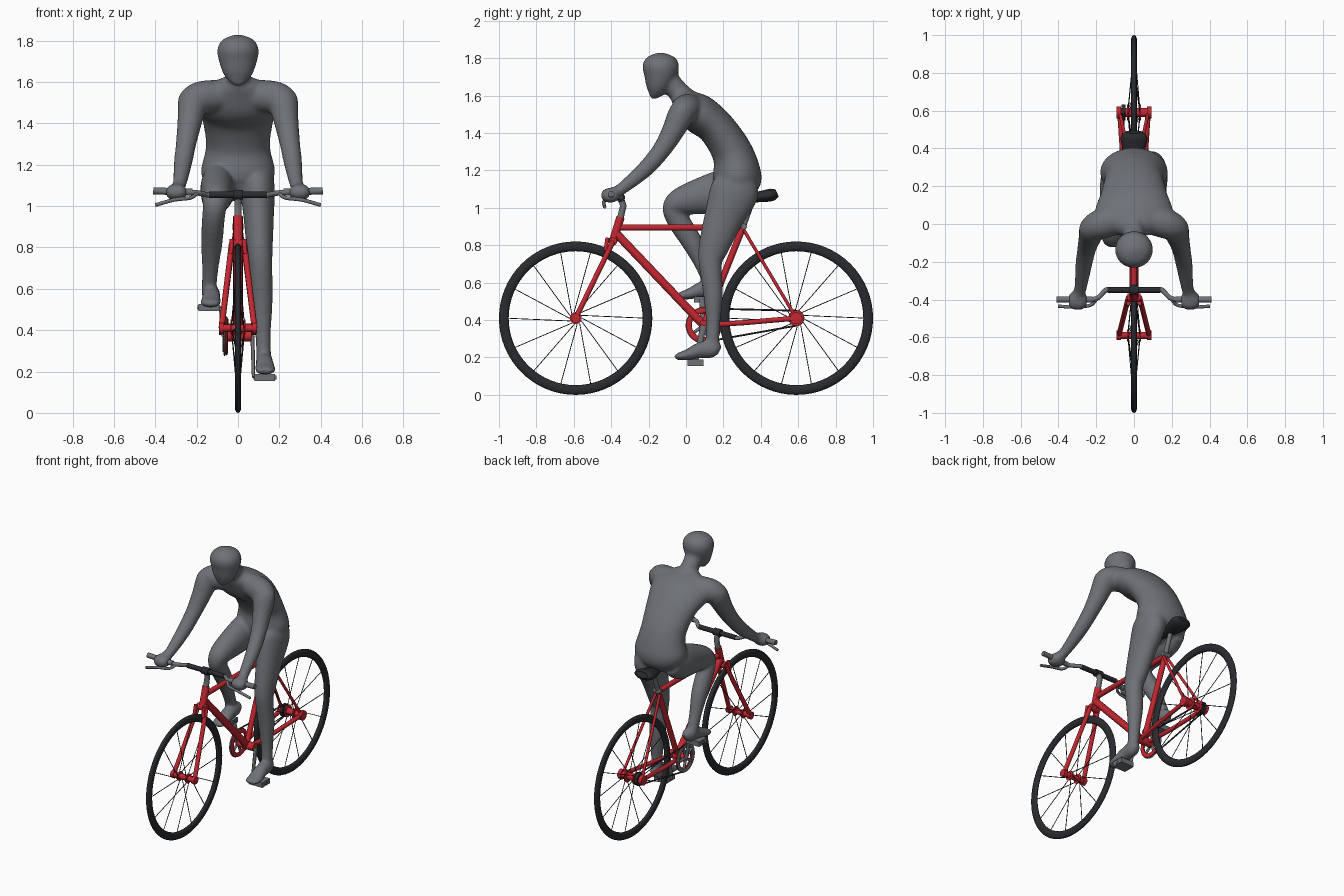
import bpy, bmesh, math
from mathutils import Vector

if "Cube" in bpy.data.objects:
    bpy.data.objects.remove(bpy.data.objects["Cube"])

# All part dimensions are given in centimetres
CM = 0.01
X, Z = Vector((1, 0, 0)), Vector((0, 0, 1))
SIDES = {"left": 1, "right": -1}


def material(name, colour, roughness):
    mat = bpy.data.materials.new(name)
    mat.use_nodes = True
    mat.diffuse_color = colour
    shader = mat.node_tree.nodes["Principled BSDF"]
    shader.inputs["Base Color"].default_value = colour
    shader.inputs["Roughness"].default_value = roughness
    return mat


RED = material("red_paint", (0.55, 0.02, 0.03, 1), 0.4)
BLACK = material("black_rubber", (0.022, 0.024, 0.028, 1), 0.6)
GREY = material("dark_grey", (0.155, 0.165, 0.18, 1), 0.5)


def finish(obj, name, mat=GREY):
    """Name, colour and smooth an object."""
    obj.name = name
    obj.data.materials.append(mat)
    bpy.ops.object.select_all(action='DESELECT')
    obj.select_set(True)
    bpy.context.view_layer.objects.active = obj
    bpy.ops.object.shade_smooth_by_angle(angle=math.radians(40))
    return obj


def spline(before, start, end, after, t):
    """Catmull-Rom blend of four sections."""
    blend = []
    for p, q, r, s in zip(before, start, end, after):
        m, n = (r - p) / 2, (s - q) / 2
        blend.append(q + m * t + (3 * (r - q) - 2 * m - n) * t ** 2 + (2 * (q - r) + m + n) * t ** 3)
    return blend


def loft(name, sections, mat=GREY, steps=4, seg=20):
    """Closed skin over elliptical sections (x, y, z, half_width, half_depth)."""
    last = len(sections) - 1
    rows = []
    for i in range(last):
        around = [sections[min(max(i + k, 0), last)] for k in (-1, 0, 1, 2)]
        rows += [spline(*around, j / steps) for j in range(steps)]
    rows.append(sections[-1])
    centres = [Vector(row[:3]) for row in rows]
    span = (centres[-1] - centres[0]).normalized()
    reference = X if abs(span.x) < 0.7 else Z
    bm = bmesh.new()
    rings = []
    for i, (centre, row) in enumerate(zip(centres, rows)):
        tangent = (centres[min(i + 1, len(rows) - 1)] - centres[max(i - 1, 0)]).normalized()
        across = (reference - tangent * reference.dot(tangent)).normalized() * row[3]
        deep = tangent.cross(across).normalized() * row[4]
        angles = [math.tau * k / seg for k in range(seg)]
        rings.append([bm.verts.new((centre + across * math.cos(w) + deep * math.sin(w)) * CM)
                      for w in angles])
    for low, high in zip(rings, rings[1:]):
        for k in range(seg):
            bm.faces.new((low[k - 1], low[k], high[k], high[k - 1]))
    bm.faces.new(rings[0])
    bm.faces.new(rings[-1])
    bmesh.ops.recalc_face_normals(bm, faces=bm.faces)
    mesh = bpy.data.meshes.new(name)
    bm.to_mesh(mesh)
    bm.free()
    obj = bpy.data.objects.new(name, mesh)
    bpy.context.collection.objects.link(obj)
    return finish(obj, name, mat)


def tube(name, points, radius, mat=GREY, steps=1, seg=14):
    return loft(name, [(*p, radius, radius) for p in points], mat, steps, seg)


def pair(name, points, radius, mat=GREY, steps=1):
    """The same tube on the left and mirrored on the right."""
    for side, s in SIDES.items():
        tube(f"{side}_{name}", [(s * x, y, z) for x, y, z in points], radius, mat, steps)


def bar(name, centre, half, radius, mat=GREY):
    """Cylinder lying across the model."""
    return tube(name, [centre - X * half, centre + X * half], radius, mat, seg=24)


def limb(name, sections, x_start=0, x_end=0, mat=GREY):
    """Loft of (y, z, half_width, half_depth) drifting sideways from x_start to x_end."""
    drift = (x_end - x_start) / (len(sections) - 1)
    return loft(name, [(x_start + drift * i, *row) for i, row in enumerate(sections)], mat, seg=28)


def hoop(name, centre, outer, thickness, flatness, mat=GREY):
    """Torus about the x axis, its tube flattened sideways."""
    bpy.ops.mesh.primitive_torus_add(
        location=centre * CM, rotation=(0, math.pi / 2, 0), major_segments=64, minor_segments=14,
        major_radius=(outer - thickness) * CM, minor_radius=thickness * CM)
    obj = bpy.context.object
    obj.scale.z = flatness
    return finish(obj, name, mat)


def join(name, parts):
    bpy.ops.object.select_all(action='DESELECT')
    for part in parts:
        part.select_set(True)
    bpy.context.view_layer.objects.active = parts[0]
    bpy.ops.object.join()
    parts[0].name = name
    return parts[0]


def spin(count):
    """Unit directions spread round the x axis."""
    turns = [math.tau * i / count for i in range(count)]
    return [Vector((0, math.cos(w), math.sin(w))) for w in turns]


# Key points of the bicycle
FRONT_HUB, REAR_HUB = Vector((0, -59, 41)), Vector((0, 59, 41))
CRANK = Vector((0, 9.5, 37.2))
CROWN, HEAD_TOP = Vector((0, -39, 82)), Vector((0, -35, 95))
SEAT_TOP = Vector((0, 31, 91))
BAR = Vector((0, -35, 105.5))

# Wheels: tyre, hub with flanges, spokes
for label, hub, bulk in (("front", FRONT_HUB, 1), ("rear", REAR_HUB, 1.3)):
    hoop(label + "_tyre", hub, 41, 2.6, 0.6, BLACK)
    bar(label + "_hub", hub, 8.5, 1.8 * bulk, RED)
    for side, s in SIDES.items():
        bar(f"{label}_{side}_flange", hub + X * s * 3.2, 0.4, 3.2 * bulk, RED)
        bar(f"{label}_{side}_axle_nut", hub + X * s * 8, 1.2, 2.5 * bulk, RED)
    spokes = []
    for i, out in enumerate(spin(14)):
        root = hub + out * 3 + X * 3 * (-1) ** i + X.cross(out) * 1.5
        spokes.append(tube("spoke", [root, hub + out * 37], 0.25, BLACK, seg=6))
    join(label + "_spokes", spokes)

# Frame and fork
tube("head_tube", [CROWN, HEAD_TOP], 2.3, RED)
tube("top_tube", [(0, -36, 89.5), (0, 30, 89.5)], 1.7, RED)
tube("down_tube", [(0, -37, 86), CRANK], 2.3, RED)
tube("seat_tube", [CRANK, SEAT_TOP], 1.8, RED)
bar("bottom_bracket", CRANK, 6.5, 2.7, RED)
bar("fork_crown", CROWN, 3.5, 2.2, RED)
pair("fork_blade", [CROWN + X * 3, FRONT_HUB + X * 8], 1.4, RED)
pair("seat_stay", [SEAT_TOP + X * 1.5 - Z * 3, REAR_HUB + X * 7.5], 0.9, RED)
pair("chain_stay", [CRANK + X * 3, (5.5, 30, 38.5), REAR_HUB + X * 7.5], 1.4, RED)
pair("brake_arm", [(3, -42, 84), (3.5, -43, 77)], 1.1, RED)

# Seat post and saddle
tube("seat_post", [SEAT_TOP, (0, 36, 105)], 1.5)
bar("seat_clamp", SEAT_TOP - Z, 2.6, 1.6)
limb("saddle", [(20, 104.5, 1, 1), (30, 105, 2.5, 2), (40, 106, 6, 3),
                (46, 107, 7, 3.3), (48.7, 108, 4.5, 2)], mat=BLACK)

# Stem, handlebar, grips and brake levers
tube("stem", [HEAD_TOP, (0, -33.5, 101), BAR], 1.8)
bar("stem_clamp", BAR, 2.5, 2.4, BLACK)
bar("handlebar", BAR, 14, 1.6, BLACK)
pair("bar_bend", [BAR + X * 13, BAR + X * 15, (19, -39, 106.3), (23, -40, 106.7)], 1.3, steps=4)
pair("grip", [(22, -40, 106.7), (41, -40, 107.4)], 1.7)
pair("brake_lever", [(20, -40, 106), (23, -43, 104), (31, -44, 103), (40, -43.5, 100.5)], 0.9, steps=4)

# Drivetrain
ring_centre = CRANK - X * 6.5
hoop("chainring", ring_centre, 9.7, 1.4, 0.4)
hoop("inner_chainring", ring_centre + X, 9.4, 1.5, 0.4, RED)
join("chainring_arms", [tube("arm", [ring_centre, ring_centre + out * 8], 0.9) for out in spin(5)])
bar("sprocket", REAR_HUB - X * 5.5, 1, 4.3, BLACK)
for label, s in (("upper", 1), ("lower", -1)):
    tube(label + "_chain", [ring_centre + Z * s * 9, REAR_HUB - X * 5.5 + Z * s * 4], 0.5, BLACK)

# Cranks and pedals
for side, pedal in (("left", Vector((13, 5, 17.2))), ("right", Vector((-14, 8.5, 51)))):
    s = SIDES[side]
    inner = pedal - X * s * 5.5
    loft(side + "_crank", [(*(CRANK + X * s * 7), 1, 1.8), (*inner, 0.8, 1.3)], steps=1)
    bar(side + "_pedal_axle", pedal, 5.5, 1)
    bpy.ops.mesh.primitive_cube_add(size=CM, location=pedal * CM)
    bpy.context.object.scale = (10, 8.5, 3.4)
    finish(bpy.context.object, side + "_pedal")

# Rider: overlapping lofts fused into one smooth skin
body = [
    limb("torso", [(29, 104, 6, 6), (28, 108, 13, 10), (27.5, 116, 18, 13), (25, 129, 15.5, 11),
                   (16, 143, 17.5, 10), (6, 151, 20.5, 10.5), (-1, 157.5, 14, 7), (-4, 161, 7, 5)]),
    tube("neck", [(0, 2, 157), (0, -4, 162), (0, -10, 169)], 5.8, steps=4),
    limb("head", [(-18, 158.3, 2, 1), (-16, 163, 6.5, 5.5), (-14, 170, 9.2, 8.7),
                  (-13.5, 176, 10, 9.8), (-13.5, 180.5, 7.5, 7.5), (-13.5, 182.8, 2, 2)]),
    limb("left_leg", [(28, 117, 7, 9), (26, 109, 8.3, 13), (20, 94, 7.3, 10.5), (14.5, 78, 6.2, 8),
                      (13, 70, 5.6, 6.2), (14.5, 54, 5.2, 5.3), (14.5, 38, 3.8, 3.8), (14, 25, 3.6, 3.8)],
         9, 12.6),
    limb("right_leg", [(30, 112, 7, 8), (20, 109, 8.4, 11.5), (-1, 104, 7.2, 8), (-7, 100, 5.8, 5.6),
                       (-4, 93, 5.5, 6), (3, 82, 5.2, 5.6), (9, 69, 3.9, 4), (14, 57, 3.6, 3.8)],
         -9, -14.2),
]
foot = [(18, 23.5, 2, 2.5), (15, 24.5, 4, 4.7), (8, 24, 4.2, 4.4), (1, 21.5, 5, 3), (-4, 20.5, 4.5, 2),
        (-6, 20, 2.5, 1)]
arm = [(2, 156, 4), (-2, 151, 7), (-7, 141, 6), (-13, 131, 5), (-22, 120.5, 4.4), (-34, 110.5, 3.3),
       (-38, 108, 3.3)]
shoulder = [(5, 3, 153.5, 7.5), (14, 1, 153, 8), (20, -1, 152, 7.6), (25, -3, 150, 5.5), (28, -4, 148, 2)]
for s, forward, lift in ((1, 0, 0), (-1, 1, 32.5)):
    body.append(limb("foot", [(y + forward, z + lift, w, d) for y, z, w, d in foot], s * 12.5, s * 13.5))
    body.append(limb("arm", [(y, z, r, r) for y, z, r in arm], s * 20, s * 30))
    body.append(loft("shoulder", [(s * x, y, z, r, r) for x, y, z, r in shoulder]))
    body.append(loft("fist", [(s * (29.8 + k * 2.4), -40.5, 106.7, 4 - k ** 4 / 9, 5 - k ** 4 / 9)
                              for k in range(-2, 3)]))
rider = join("rider_body", body)
remesh = rider.modifiers.new("fuse", 'REMESH')
remesh.mode, remesh.voxel_size, remesh.use_smooth_shade = 'VOXEL', 0.009, True
relax = rider.modifiers.new("relax", 'SMOOTH')
relax.factor, relax.iterations = 0.5, 12
